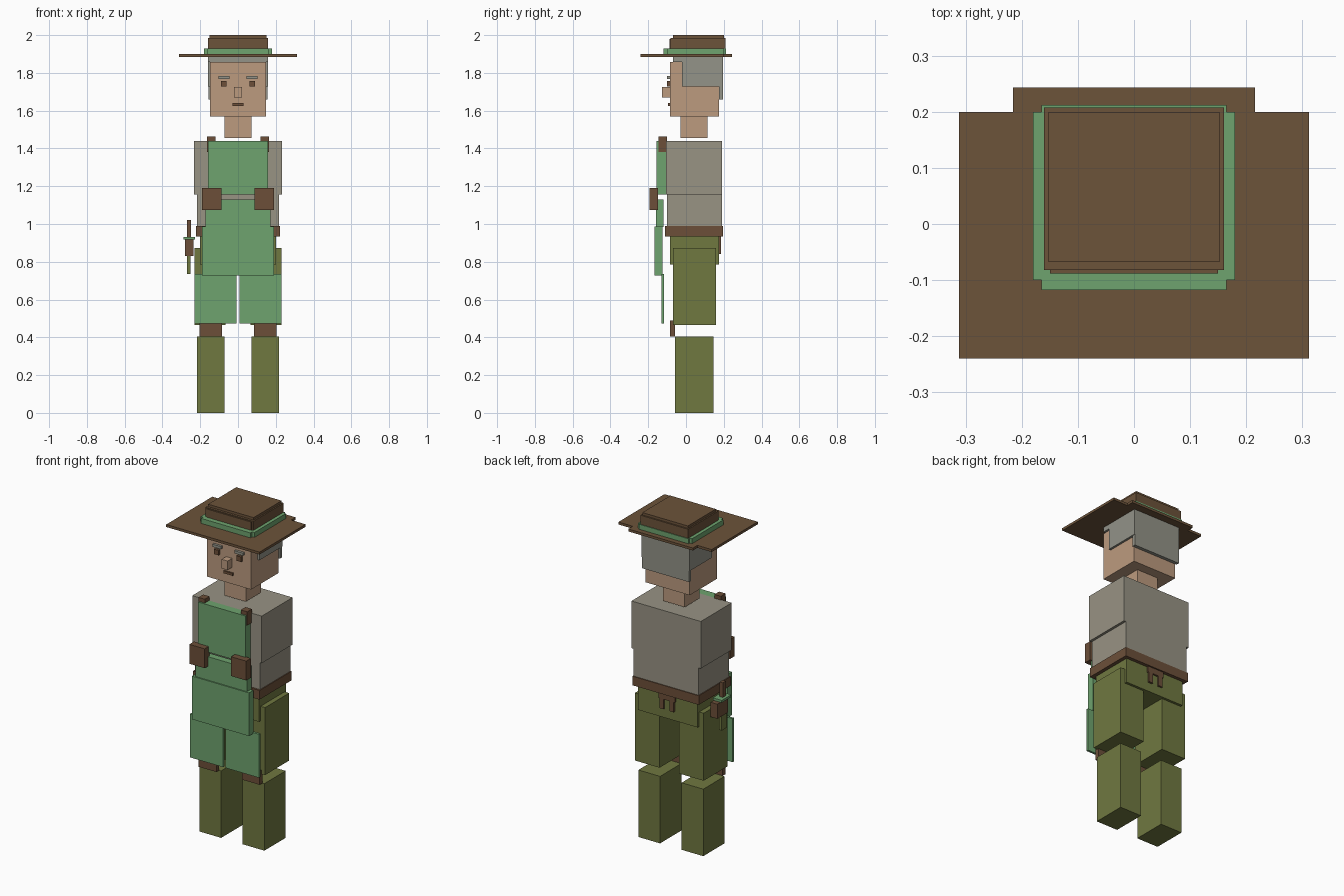
import bpy
import bmesh
from mathutils import Vector

default_cube = bpy.data.objects.get("Cube")
if default_cube:
    bpy.data.objects.remove(default_cube, do_unlink=True)


def material(name, red, green, blue):
    """Flat material from display values, converted to linear."""
    linear = [((c / 255 + 0.055) / 1.055) ** 2.4 for c in (red, green, blue)]
    mat = bpy.data.materials.new(name)
    mat.use_nodes = True
    mat.diffuse_color = (*linear, 1)
    shader = mat.node_tree.nodes["Principled BSDF"]
    shader.inputs["Base Color"].default_value = (*linear, 1)
    return mat


skin = material("skin", 188, 155, 127)
hair_grey = material("hair grey", 147, 147, 136)
shirt_grey = material("shirt grey", 152, 147, 132)
apron_green = material("apron green", 110, 163, 110)
trouser_olive = material("trouser olive", 112, 120, 64)
hat_brown = material("hat brown", 108, 83, 58)
leather_brown = material("leather brown", 108, 79, 57)


def box(name, mat, x, y, z):
    """Flat-sided box spanning the given (low, high) ranges."""
    low, high = Vector((x[0], y[0], z[0])), Vector((x[1], y[1], z[1]))
    centre, size = (low + high) / 2, high - low
    bm = bmesh.new()
    bmesh.ops.create_cube(bm, size=1)
    bmesh.ops.scale(bm, vec=size, verts=bm.verts)
    mesh = bpy.data.meshes.new(name)
    bm.to_mesh(mesh)
    bm.free()
    mesh.materials.append(mat)
    obj = bpy.data.objects.new(name, mesh)
    obj.location = centre
    bpy.context.collection.objects.link(obj)
    return obj


def centred(name, mat, half_width, y, z):
    """Box centred on the body's middle plane."""
    return box(name, mat, (-half_width, half_width), y, z)


def pair(name, mat, x, y, z):
    """Matching boxes on the left (+x) and right (-x)."""
    box("left_" + name, mat, x, y, z)
    box("right_" + name, mat, (-x[1], -x[0]), y, z)


# Hat: brim with rear tab, crossed ribbon boxes, stepped crown
centred("hat_brim", hat_brown, 0.312, (-0.24, 0.2), (1.885, 1.9))
centred("hat_brim_rear_tab", hat_brown, 0.216, (0.2, 0.243), (1.885, 1.9))
centred("hat_ribbon_sides", apron_green, 0.18, (-0.1, 0.2), (1.9, 1.93))
centred("hat_ribbon_front_and_back", apron_green, 0.165, (-0.118, 0.212), (1.9, 1.93))
centred("hat_crown", hat_brown, 0.16, (-0.082, 0.208), (1.925, 1.985))
centred("hat_crown_front", hat_brown, 0.15, (-0.088, -0.08), (1.925, 1.98))
centred("hat_top", hat_brown, 0.152, (-0.068, 0.2), (1.985, 2))

# Head, neck and hair
centred("head", skin, 0.147, (-0.085, 0.175), (1.57, 1.857))
centred("neck", skin, 0.072, (-0.028, 0.115), (1.455, 1.57))
centred("hair_cap", hair_grey, 0.16, (-0.07, 0.195), (1.857, 1.885))
pair("side_hair", hair_grey, (0.147, 0.16), (-0.022, 0.195), (1.727, 1.857))
centred("back_hair", hair_grey, 0.157, (0.175, 0.195), (1.66, 1.857))

# Face
pair("eyebrow", hair_grey, (0.045, 0.102), (-0.1, -0.085), (1.768, 1.784))
pair("eye", leather_brown, (0.06, 0.09), (-0.1, -0.085), (1.727, 1.757))
centred("nose", skin, 0.02, (-0.128, -0.085), (1.67, 1.725))
centred("mouth", leather_brown, 0.03, (-0.094, -0.085), (1.625, 1.64))

# Torso, belt and hips
centred("chest", shirt_grey, 0.232, (-0.105, 0.19), (1.155, 1.44))
centred("waist", shirt_grey, 0.217, (-0.1, 0.19), (0.98, 1.155))
centred("belt", leather_brown, 0.222, (-0.112, 0.195), (0.935, 0.99))
centred("hips", trouser_olive, 0.2, (-0.085, 0.175), (0.785, 0.935))

# Hanging loops under the back of the belt
pair("belt_loop", leather_brown, (0.02, 0.048), (0.175, 0.186), (0.84, 0.935))
centred("belt_loop_bridge", leather_brown, 0.055, (0.175, 0.186), (0.9, 0.935))

# Legs and knee patches
pair("thigh", trouser_olive, (0.065, 0.23), (-0.07, 0.16), (0.465, 0.873))
pair("shin", trouser_olive, (0.072, 0.217), (-0.058, 0.145), (0, 0.405))
pair("knee_patch", leather_brown, (0.085, 0.205), (-0.085, -0.058), (0.405, 0.488))

# Apron: bib, middle, skirt and split flaps
centred("apron_bib", apron_green, 0.158, (-0.155, -0.105), (1.155, 1.44))
centred("apron_middle", apron_green, 0.172, (-0.16, -0.118), (0.985, 1.13))
centred("apron_skirt", apron_green, 0.19, (-0.167, -0.125), (0.727, 0.988))
pair("apron_flap", apron_green, (0.008, 0.231), (-0.13, -0.116), (0.472, 0.735))

# Apron straps and chest pouches
pair("apron_strap", leather_brown, (0.12, 0.163), (-0.145, -0.1), (1.38, 1.463))
pair("pouch", leather_brown, (0.088, 0.19), (-0.193, -0.148), (1.073, 1.19))

# Sheathed tool at the right hip
box("tool_handle", leather_brown, (-0.271, -0.25), (0.005, 0.035), (0.925, 1.02))
box("tool_guard", apron_green, (-0.288, -0.228), (-0.02, 0.07), (0.918, 0.932))
box("tool_sheath", leather_brown, (-0.28, -0.235), (0, 0.1), (0.83, 0.918))
box("tool_tip", trouser_olive, (-0.27, -0.252), (-0.005, 0.045), (0.735, 0.83))
